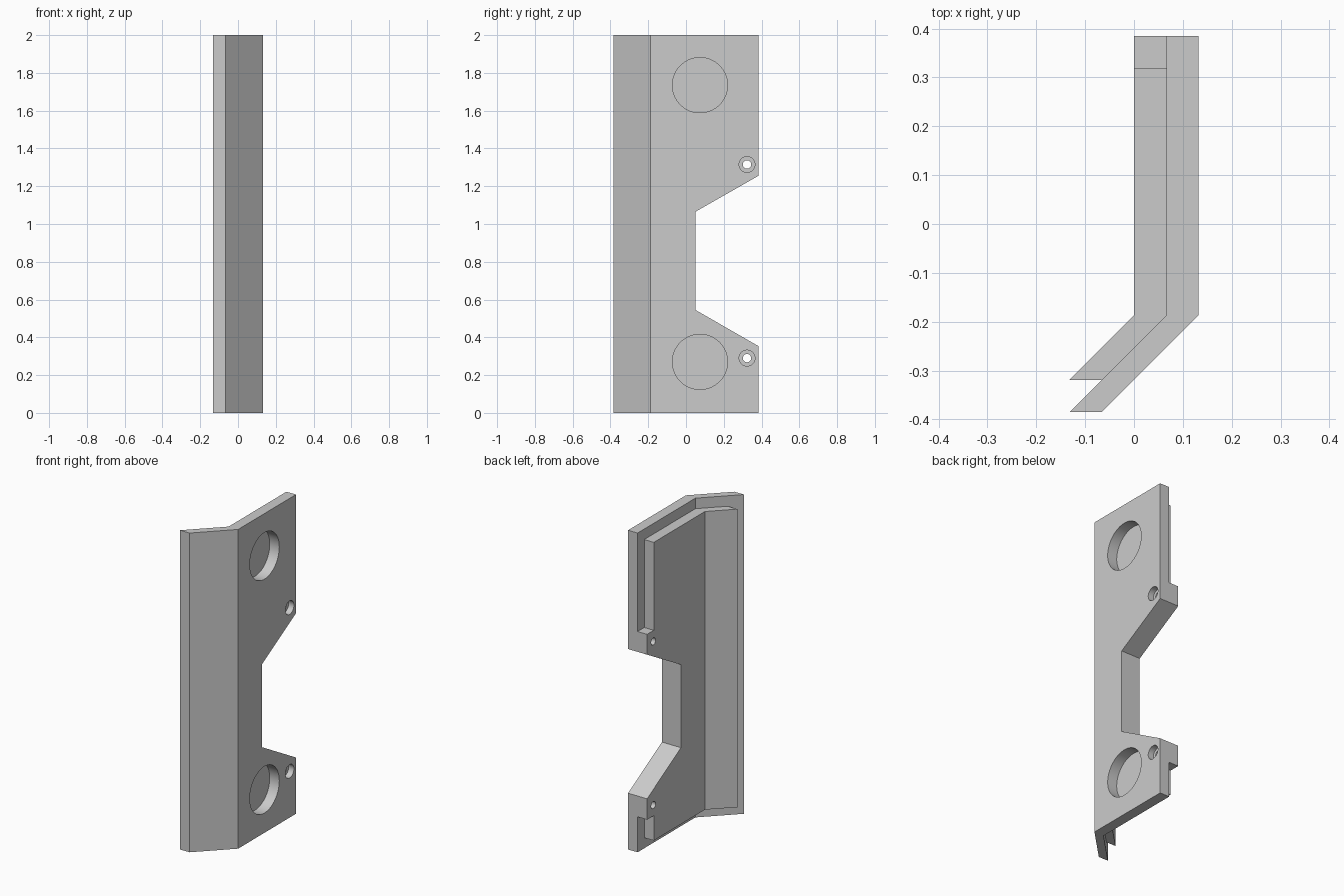
import bpy
import bmesh
from mathutils import Vector

cube = bpy.data.objects.get("Cube")
if cube:
    bpy.data.objects.remove(cube, do_unlink=True)

HEIGHT = 2.0
T = 0.066          # sheet thickness and rim width
BEND_Y = -0.187    # where the plate folds
BACK_Y = 0.385
OVERLAP = 0.03

grey = bpy.data.materials.new("light grey")
grey.use_nodes = True
colour = (0.6, 0.6, 0.6, 1)
grey.diffuse_color = colour
grey.node_tree.nodes["Principled BSDF"].inputs["Base Color"].default_value = colour


def prism(name, points, offset):
    """Extrude a flat outline along the offset."""
    bm = bmesh.new()
    face = bm.faces.new([bm.verts.new(p) for p in points])
    new = bmesh.ops.extrude_face_region(bm, geom=[face])["geom"]
    verts = [v for v in new if isinstance(v, bmesh.types.BMVert)]
    bmesh.ops.translate(bm, verts=verts, vec=Vector(offset))
    bmesh.ops.recalc_face_normals(bm, faces=bm.faces)
    mesh = bpy.data.meshes.new(name)
    bm.to_mesh(mesh)
    bm.free()
    mesh.materials.append(grey)
    obj = bpy.data.objects.new(name, mesh)
    bpy.context.collection.objects.link(obj)
    return obj


def cylinder(name, y, z, radius, x_min, x_max):
    bpy.ops.mesh.primitive_cylinder_add(
        vertices=64, radius=radius, depth=x_max - x_min,
        location=((x_min + x_max) / 2, y, z), rotation=(0, 1.5707963, 0))
    obj = bpy.context.object
    obj.name = name
    obj.data.materials.append(grey)
    return obj


def combine(target, tool, operation):
    """Apply a boolean and discard the tool."""
    tool.hide_render = True
    mod = target.modifiers.new(operation.lower(), 'BOOLEAN')
    mod.operation = operation
    mod.solver = 'EXACT'
    mod.object = tool
    bpy.context.view_layer.objects.active = target
    bpy.ops.object.modifier_apply(modifier=mod.name)
    bpy.data.objects.remove(tool, do_unlink=True)


def bent_sheet(name, x0, x1, y_front, y_back, z0, z1):
    """Straight sheet whose front part folds by 45 degrees."""
    run = BEND_Y - y_front
    outline = [(x0, y_back), (x0, BEND_Y), (x0 - run, y_front),
               (x1 - run, y_front), (x1, BEND_Y), (x1, y_back)]
    return prism(name, [(x, y, z0) for x, y in outline], (0, 0, z1 - z0))


# Outer sheet with a smaller inner sheet behind it
plate = bent_sheet("bent_plate", T, 2 * T, -0.385, BACK_Y, 0, HEIGHT)
inner = bent_sheet("inner_sheet", 0, T + OVERLAP, -0.319, BACK_Y - T, T, HEIGHT - T)
combine(plate, inner, 'UNION')

# Screw tabs reaching the rear edge
for z0, z1 in ((0.222, 0.5), (1.1, 1.383)):
    tab = prism("screw_tab", [(0, 0.25, z0), (0, BACK_Y, z0), (0, BACK_Y, z1), (0, 0.25, z1)],
                (T + OVERLAP, 0, 0))
    combine(plate, tab, 'UNION')

# Tapered notch in the rear edge, extended past the edge along its slope
past = 0.1
rise = past * 0.19 / 0.335
notch = prism("notch", [(-0.5, y, z) for y, z in (
    (0.05, 0.545), (BACK_Y + past, 0.352 - rise),
    (BACK_Y + past, 1.256 + rise), (0.05, 1.065))], (1, 0, 0))
combine(plate, notch, 'DIFFERENCE')

# Round pockets, counterbores and screw holes
for z_pocket, z_screw in ((0.27, 0.29), (1.735, 1.315)):
    combine(plate, cylinder("pocket", 0.074, z_pocket, 0.146, T, 0.3), 'DIFFERENCE')
    combine(plate, cylinder("counterbore", 0.323, z_screw, 0.042, 0.095, 0.3), 'DIFFERENCE')
    combine(plate, cylinder("screw_hole", 0.323, z_screw, 0.022, -0.3, 0.3), 'DIFFERENCE')

bpy.ops.object.select_all(action='DESELECT')
plate.select_set(True)
bpy.context.view_layer.objects.active = plate
bpy.ops.object.shade_smooth_by_angle(angle=0.5)
